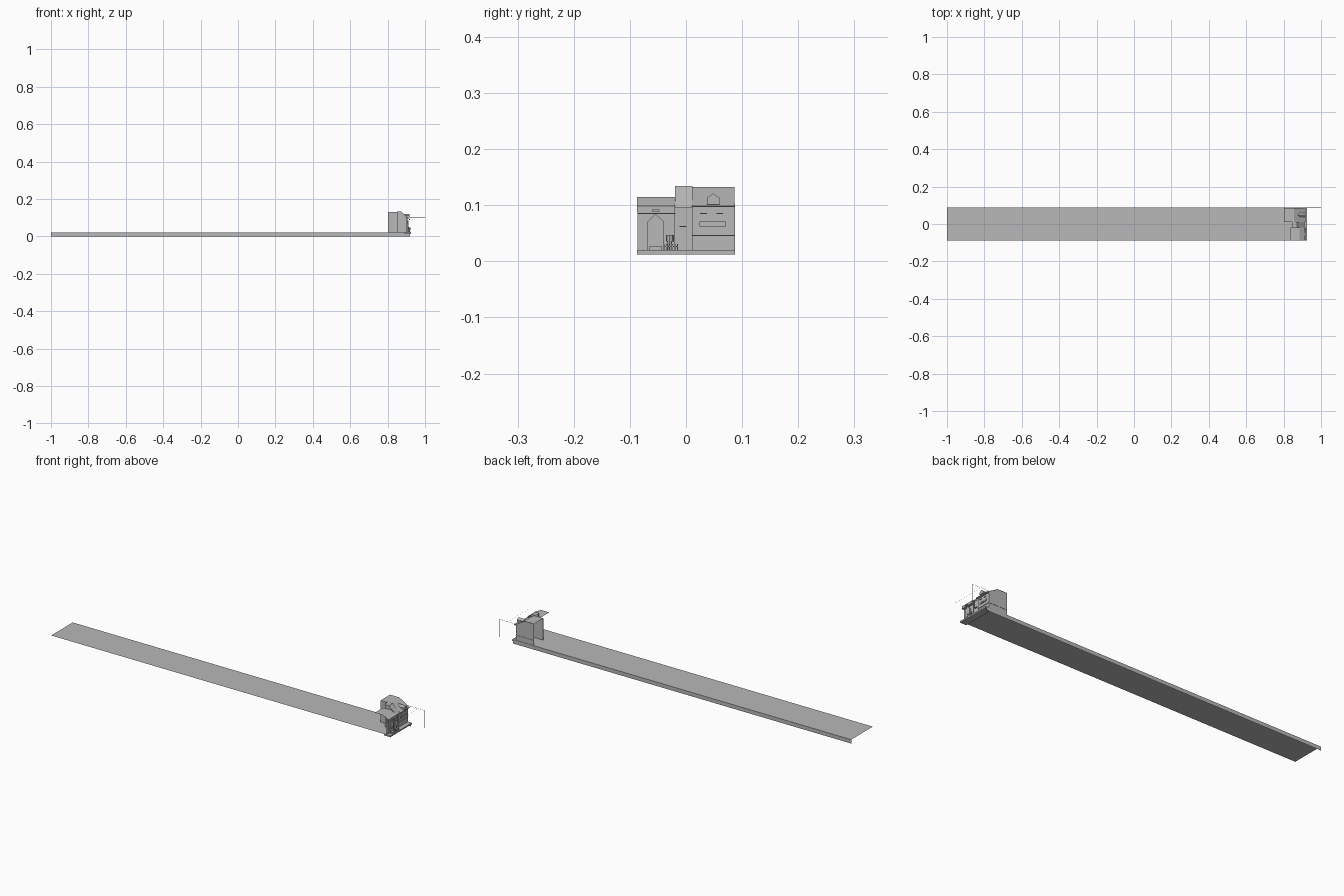
import bpy, bmesh, math
from mathutils import Vector

cube = bpy.data.objects.get("Cube")
if cube:
    bpy.data.objects.remove(cube, do_unlink=True)

grey = bpy.data.materials.new("plain_grey")
grey.use_nodes = True
grey.diffuse_color = (0.48, 0.48, 0.48, 1)
grey.node_tree.nodes["Principled BSDF"].inputs["Base Color"].default_value = (0.48, 0.48, 0.48, 1)


def finish(name, bm):
    mesh = bpy.data.meshes.new(name)
    bm.to_mesh(mesh)
    bm.free()
    mesh.materials.append(grey)
    obj = bpy.data.objects.new(name, mesh)
    bpy.context.collection.objects.link(obj)
    return obj


def box(name, x, y, z):
    bm = bmesh.new()
    bmesh.ops.create_cube(bm, size=1)
    for v in bm.verts:
        v.co = Vector([(r[0] + r[1]) / 2 + c * (r[1] - r[0]) for r, c in zip((x, y, z), v.co)])
    return finish(name, bm)


def sheet(name, profile, y0, y1):
    """Open (x, z) profile swept along y."""
    bm = bmesh.new()
    rows = [[bm.verts.new((x, y, z)) for x, z in profile] for y in (y0, y1)]
    for i in range(len(profile) - 1):
        bm.faces.new((rows[0][i], rows[0][i + 1], rows[1][i + 1], rows[1][i]))
    return finish(name, bm)


def prism(name, points, axis, a, b):
    """Closed outline extruded along x (y, z points) or y (x, z points)."""
    def place(p, d):
        return (d, p[0], p[1]) if axis == "x" else (p[0], d, p[1])
    bm = bmesh.new()
    face = bm.faces.new([bm.verts.new(place(p, a)) for p in points])
    out = bmesh.ops.extrude_face_region(bm, geom=[face])
    move = Vector(place((0, 0), b - a))
    for v in out["geom"]:
        if isinstance(v, bmesh.types.BMVert):
            v.co += move
    bmesh.ops.recalc_face_normals(bm, faces=bm.faces)
    return finish(name, bm)


def gable(name, y0, y1, z0, eave, apex, x0, x1):
    pts = [(y0, z0), (y1, z0), (y1, eave), ((y0 + y1) / 2, apex), (y0, eave)]
    return prism(name, pts, "x", x0, x1)


def cylinder(name, start, end, radius, sides):
    bm = bmesh.new()
    a, b = Vector(start), Vector(end)
    bmesh.ops.create_cone(bm, cap_ends=True, segments=sides, radius1=radius,
                          radius2=radius, depth=(b - a).length)
    turn = (b - a).to_track_quat("Z", "Y")
    for v in bm.verts:
        v.co = turn @ v.co + (a + b) / 2
    return finish(name, bm)


GROUND, EDGE, FRONT = 0.02, 0.0875, 0.905

# Long ground sheet with a drop along the rear edge
bm = bmesh.new()
rows = [[bm.verts.new((x, y, z)) for y, z in ((-EDGE, GROUND), (EDGE, GROUND), (EDGE, 0))]
        for x in (-1, 0.92)]
for i in range(2):
    bm.faces.new((rows[0][i], rows[1][i], rows[1][i + 1], rows[0][i + 1]))
finish("ground_strip", bm)
box("house_plinth", (0.89, 0.926), (-EDGE, EDGE), (0.0125, GROUND))

# Tall wing: side walls and roof share one profile, open behind
roof = [(0.803, 0.132), (0.855, 0.132), (0.915, 0.098)]
side = [(0.803, GROUND), (FRONT, GROUND), (FRONT, 0.103), (0.855, 0.131), (0.803, 0.131)]
prism("tall_wing_outer_wall", side, "y", 0.085, 0.086)
prism("tall_wing_inner_wall", side, "y", 0.011, 0.012)
box("tall_wing_facade", (FRONT - 0.002, FRONT), (0.012, 0.086), (GROUND, 0.1))
sheet("tall_wing_roof", roof, 0.011, 0.0865)
box("tall_wing_eave", (FRONT, 0.917), (0.011, 0.087), (0.0965, 0.0985))
box("tall_wing_band", (FRONT, 0.908), (0.012, 0.087), (0.045, 0.047))
box("side_band", (0.803, FRONT), (0.086, 0.0872), (0.045, 0.047))

# Dormer on the tall wing roof
gable("dormer", 0.037, 0.060, 0.101, 0.113, 0.121, 0.875, 0.918)

# Window strip with five panes
box("window_frame", (FRONT, 0.908), (0.024, 0.070), (0.062, 0.071))
for i in range(5):
    y = 0.0295 + i * 0.0088
    box("window_pane", (0.908, 0.9095), (y - 0.003, y + 0.003), (0.0645, 0.0685))
for y in (0.031, 0.060):
    box("wall_vent", (FRONT, 0.909), (y - 0.006, y + 0.006), (0.0845, 0.0865))

# Middle tower
box("tower_facade", (0.898, 0.900), (-0.02, 0.012), (GROUND, 0.1))
box("tower_side_wall", (0.85, 0.9), (-0.02, -0.019), (GROUND, 0.11))
sheet("tower_roof", [(0.845, 0.1345), (0.872, 0.1345), (0.912, 0.096)], -0.02, 0.012)
prism("tower_gable", [(0.85, 0.11), (0.9, 0.105), (0.872, 0.134), (0.85, 0.134)], "y", -0.02, -0.019)
box("tower_sign", (0.9, 0.906), (-0.012, 0.001), (0.061, 0.063))

# Low wing: front wall under a thin roof
box("low_wing_facade", (FRONT - 0.002, FRONT), (-0.086, -0.02), (GROUND, 0.1))
sheet("low_wing_roof", [(0.838, 0.115), (0.885, 0.115), (0.915, 0.099), (0.915, 0.0865)], -EDGE, -0.02)
box("low_wing_eave", (FRONT, 0.918), (-0.086, -0.019), (0.084, 0.086))
box("lamp_bar", (0.915, 0.919), (-0.061, -0.047), (0.089, 0.092))

# Gabled porch with round window and step
gable("porch", -0.0685, -0.040, GROUND, 0.071, 0.085, FRONT, 0.912)
cylinder("round_window", (0.912, -0.054, 0.046), (0.914, -0.054, 0.046), 0.004, 16)
box("porch_step", (0.912, 0.922), (-0.065, -0.044), (GROUND, 0.027))

# Planter and low fence beside the porch
cylinder("planter_stem", (0.915, -0.029, GROUND), (0.915, -0.029, 0.035), 0.004, 8)
cylinder("planter_top", (0.915, -0.029, 0.035), (0.915, -0.029, 0.047), 0.0065, 8)
for i in range(6):
    y = -0.039 + i * 0.0048
    box("fence_post", (0.921, 0.923), (y - 0.001, y + 0.001), (GROUND, 0.031))
box("fence_rail", (0.921, 0.923), (-0.040, -0.014), (0.0255, 0.027))

# Thin overhead cables and drop line
WIRE = 0.0006
cylinder("cable_arm", (FRONT, 0.087, 0.103), (1, 0.087, 0.103), WIRE, 4)
cylinder("drop_line", (1 - WIRE, 0.087, 0.103), (1 - WIRE, 0.087, 0.0125), WIRE, 4)
cylinder("cross_cable", (0.957, -EDGE, 0.0985), (0.957, 0.087, 0.0985), WIRE / 2, 4)
